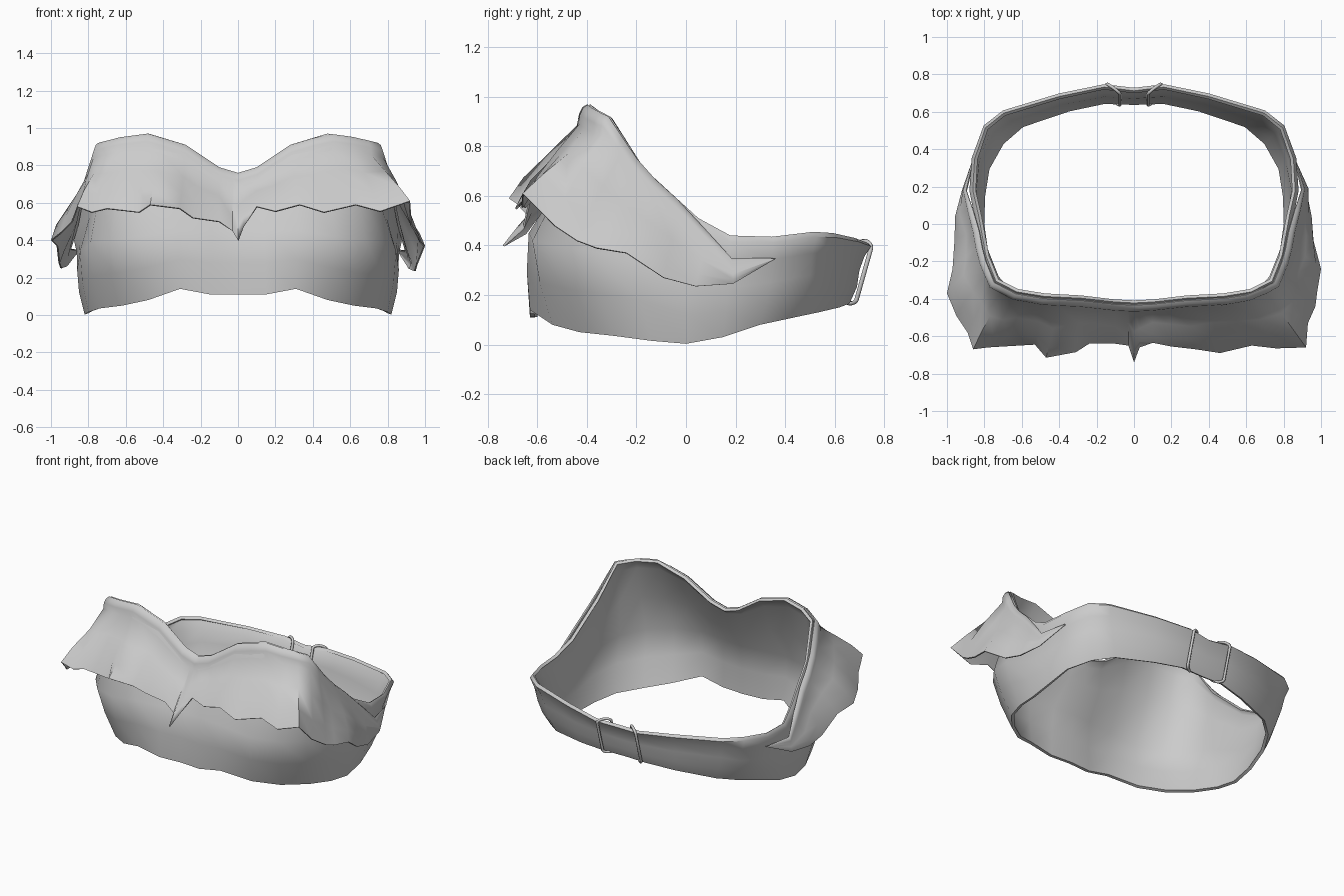
import bpy
import math
from mathutils import Vector as V

if "Cube" in bpy.data.objects:
    bpy.data.objects.remove(bpy.data.objects["Cube"])

# Half outlines (front centre -> right side -> back centre): top rim, middle, bottom hem
TOP = [(0, -.43, .76), (.10, -.425, .79), (.28, -.405, .91), (.48, -.395, .97), (.63, -.37, .95),
       (.745, -.31, .92), (.80, -.17, .71), (.84, .05, .51), (.87, .18, .44), (.86, .35, .435),
       (.80, .52, .455), (.70, .60, .45), (.40, .69, .43), (.16, .74, .41), (0, .72, .40)]
MID = [(0, -.60, .45), (.14, -.615, .45), (.32, -.635, .45), (.52, -.62, .42), (.68, -.54, .40),
       (.79, -.40, .38), (.845, -.22, .34), (.86, 0, .24), (.855, .17, .23), (.83, .34, .25),
       (.765, .50, .28), (.66, .57, .30), (.38, .66, .30), (.16, .70, .30), (0, .69, .29)]
LOW = [(0, -.62, .11), (.15, -.63, .11), (.31, -.63, .14), (.48, -.54, .08), (.62, -.43, .05),
       (.74, -.29, .035), (.80, -.14, .015), (.82, 0, .003), (.815, .15, .03), (.79, .30, .08),
       (.71, .44, .11), (.60, .535, .13), (.35, .62, .15), (.16, .66, .165), (0, .655, .165)]

# Ragged flap hem: position along the rim (negative = left), then x, y, z
HEM_RIGHT = [(0, 0, -.74, .40), (.3, .03, -.66, .47), (1, .10, -.635, .58), (1.5, .20, -.655, .555),
             (2, .33, -.67, .59), (2.6, .46, -.69, .55), (3.1, .63, -.65, .59), (3.8, .76, -.665, .555),
             (4.5, .92, -.66, .61), (5, .93, -.53, .48), (5.4, .97, -.44, .42), (5.8, .98, -.36, .39),
             (6.2, 1, -.24, .37), (6.6, .96, -.09, .27), (7.2, .95, .04, .235), (8, .92, .19, .245),
             (9, .855, .36, .345)]
HEM_LEFT = [(-9, -.855, .36, .345), (-8, -.92, .18, .26), (-7.2, -.95, .03, .25), (-6.6, -.96, -.09, .28),
            (-6.2, -.97, -.24, .37), (-5.8, -1, -.37, .40), (-5.4, -.95, -.49, .44), (-5, -.89, -.58, .50),
            (-4.5, -.86, -.67, .58), (-4, -.78, -.66, .55), (-3.6, -.70, -.655, .57), (-3, -.53, -.645, .55),
            (-2.6, -.47, -.715, .59), (-2, -.31, -.685, .57), (-1.5, -.24, -.64, .52), (-1, -.10, -.64, .50),
            (-.3, -.03, -.65, .45)]


def outward(p):
    return V((p.x * abs(p.x), p.y * 1.6 * abs(p.y * 1.6), 0)).normalized()


def loft(name, columns, closed, thickness):
    rows, n = len(columns[0]), len(columns)
    verts = [p for col in columns for p in col]
    faces = []
    for i in range(n if closed else n - 1):
        a, b = i * rows, (i + 1) % n * rows
        faces += [(a + j, a + j + 1, b + j + 1, b + j) for j in range(rows - 1)]
    mesh = bpy.data.meshes.new(name)
    mesh.from_pydata(verts, [], faces)
    ob = bpy.data.objects.new(name, mesh)
    bpy.context.collection.objects.link(ob)
    mod = ob.modifiers.new("cloth_thickness", 'SOLIDIFY')
    mod.thickness, mod.offset = thickness, -1
    bpy.ops.object.select_all(action='DESELECT')
    ob.select_set(True)
    bpy.context.view_layer.objects.active = ob
    bpy.ops.object.modifier_apply(modifier=mod.name)
    bpy.ops.object.shade_smooth_by_angle(angle=math.radians(60))
    return ob


# Body: wrap-around band, tucked under the flap at the front, with a soft rolled rim
half = []
for i, (t, m, b) in enumerate(zip(TOP, MID, LOW)):
    t, m, b = V(t), V(m), V(b)
    tuck = .03 if i < 7 else 0
    roll = t.lerp(m, .12) + outward(m) * .012
    upper = t.lerp(m, .5) - outward(m) * tuck
    lower = m.lerp(b, .5) + outward(m) * .01
    half.append([t - outward(m) * .008, roll, upper, m, lower, b])
mirrored = [[V((-p.x, p.y, p.z)) for p in col] for col in half[-2:0:-1]]
loft("band_body", half + mirrored, True, .02)


# Flap: rolls over the rim, hangs to the ragged hem and tapers into the band at its ends
def rim_point(c):
    k = min(int(abs(c)), len(TOP) - 2)
    p = V(TOP[k]).lerp(V(TOP[k + 1]), abs(c) - k)
    p.x *= 1 if c >= 0 else -1
    return p


flap = []
for c, *h in HEM_LEFT + HEM_RIGHT:
    hem = V(h)
    out = outward(hem)
    taper = max(0, (abs(c) - 7) / 2) * .95
    k = 1 - taper
    top = rim_point(c).lerp(hem, taper)
    crease = top + (out * .042 + V((0, 0, -.08))) * k
    col = [top + out * .004, top + (out * .024 + V((0, 0, -.012))) * k,
           top + (out * .038 + V((0, 0, -.04))) * k, crease]
    for s, puff in ((.35, .01), (.7, .014), (1, 0)):
        fold = .012 * math.sin(c * 4.1) * (s < 1)
        col.append(crease.lerp(hem, s) + out * (puff + fold) * k)
    flap.append(col)
loft("folded_flap", flap, False, .008)


# Rings: thin wire loops around the back band
def ring(name, side):
    up, out = V((0, .27, .96)), V((0, .96, -.27))
    centre = V((side * .11, .692, .292))
    curve = bpy.data.curves.new(name, 'CURVE')
    curve.dimensions = '3D'
    curve.bevel_depth, curve.bevel_resolution = .009, 1
    spline = curve.splines.new('POLY')
    n = 20
    spline.points.add(n - 1)
    for k in range(n):
        a = math.tau * (k + .5) / n
        ca, sa = math.cos(a), math.sin(a)
        height = math.copysign(.105, sa) + .025 * sa
        p = centre + up * height + out * (.027 * ca) + V((side * .035 * ca, 0, 0))
        spline.points[k].co = (*p, 1)
    spline.use_cyclic_u = True
    ob = bpy.data.objects.new(name, curve)
    bpy.context.collection.objects.link(ob)


for label, side in (("left", -1), ("right", 1)):
    ring(label + "_back_ring", side)
